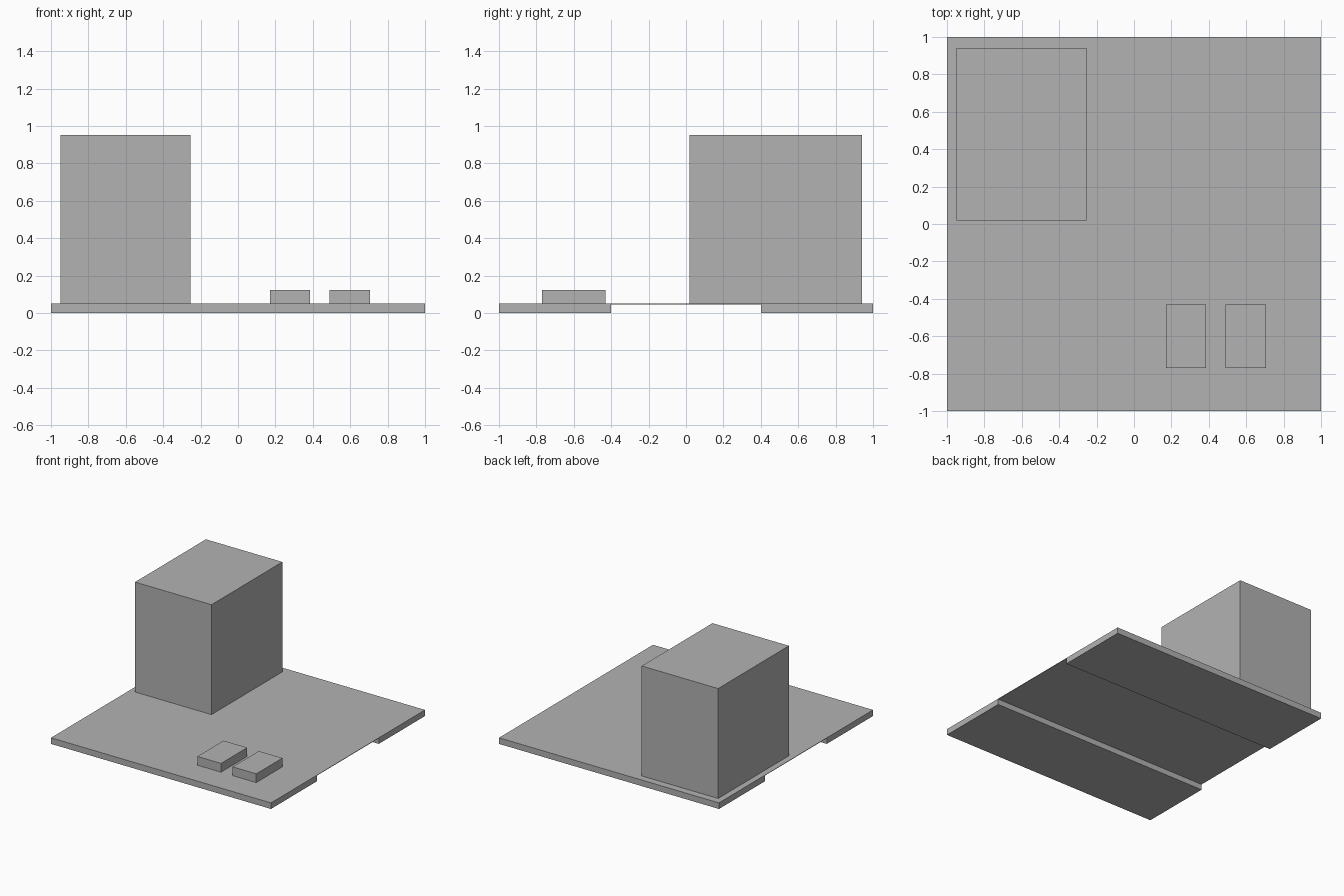
import bpy
import bmesh
from mathutils import Vector

cube = bpy.data.objects.get("Cube")
if cube:
    bpy.data.objects.remove(cube, do_unlink=True)

grey = bpy.data.materials.new("plain_grey")
grey.use_nodes = True
GREY = (0.448, 0.448, 0.448, 1.0)
grey.diffuse_color = GREY
grey.node_tree.nodes["Principled BSDF"].inputs["Base Color"].default_value = GREY


def finish(name, bm):
    bmesh.ops.recalc_face_normals(bm, faces=bm.faces[:])
    mesh = bpy.data.meshes.new(name)
    bm.to_mesh(mesh)
    bm.free()
    mesh.materials.append(grey)
    bpy.context.collection.objects.link(bpy.data.objects.new(name, mesh))


def box(name, low, high):
    low, high = Vector(low), Vector(high)
    bm = bmesh.new()
    bmesh.ops.create_cube(bm, size=1)
    bmesh.ops.scale(bm, vec=high - low, verts=bm.verts)
    bmesh.ops.translate(bm, vec=(low + high) / 2, verts=bm.verts)
    finish(name, bm)


# Base slab: thick front and back strips joined by a thin sheet
DECK = 0.05
SHEET_UNDERSIDE = 0.046
half = [(1, DECK), (1, 0), (0.4, 0), (0.4, SHEET_UNDERSIDE)]
outline = half + [(-y, z) for y, z in reversed(half)]
bm = bmesh.new()
side = bm.faces.new([bm.verts.new((-1, y, z)) for y, z in outline])
extruded = bmesh.ops.extrude_face_region(bm, geom=[side], use_keep_orig=True)
moved = [v for v in extruded["geom"] if isinstance(v, bmesh.types.BMVert)]
bmesh.ops.translate(bm, vec=(2, 0, 0), verts=moved)
finish("base_slab", bm)

# Tall block at the back right corner
box("tall_block", (-0.95, 0.02, DECK), (-0.255, 0.94, 0.953))

# Pair of low pads at the front left
for name, x in (("inner_pad", 0.17), ("outer_pad", 0.49)):
    box(name, (x, -0.77, DECK), (x + 0.215, -0.43, 0.122))
